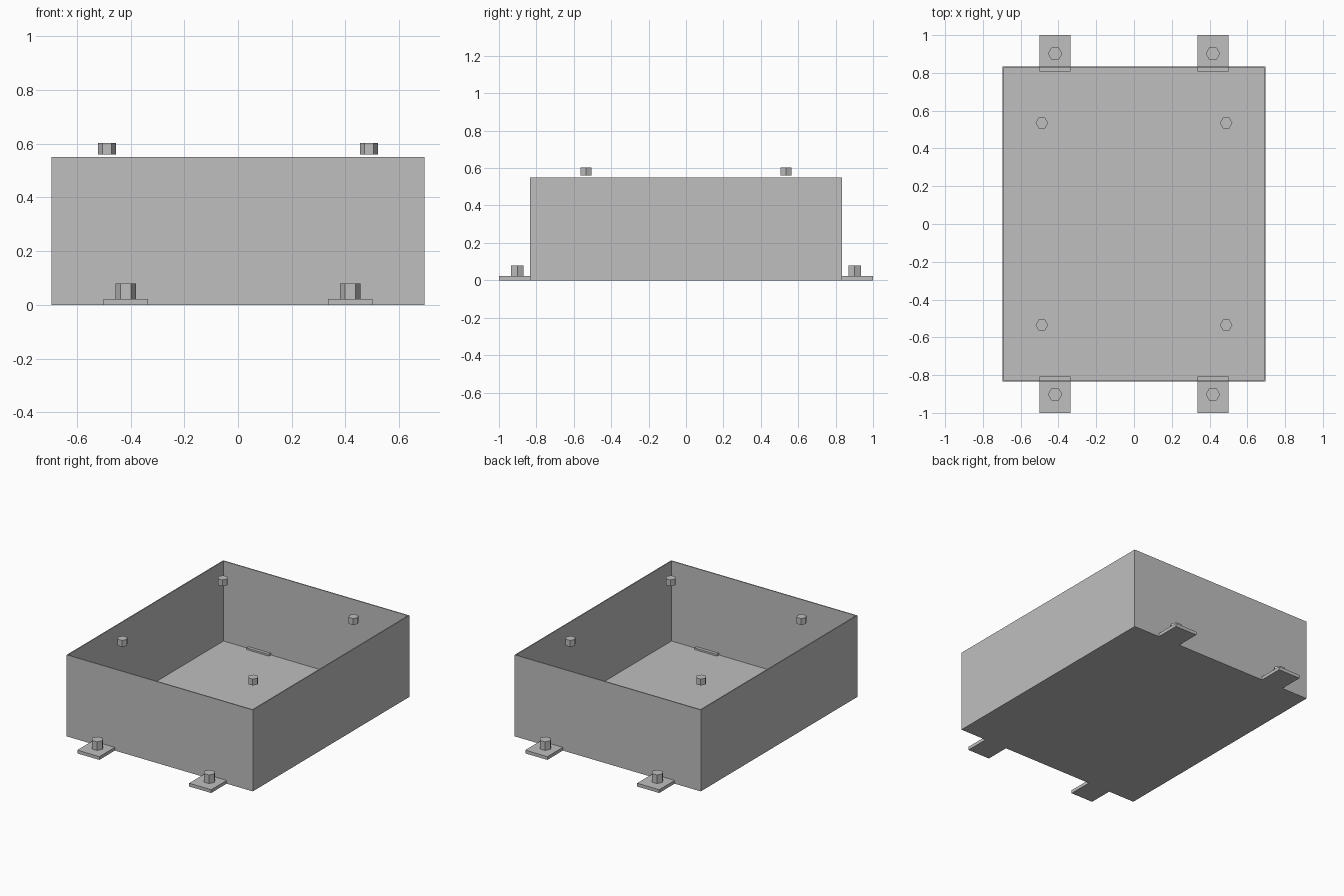
import bpy
import bmesh
from math import radians
from mathutils import Matrix, Vector

cube = bpy.data.objects.get("Cube")
if cube:
    bpy.data.objects.remove(cube, do_unlink=True)

# Single painted-metal colour
metal = bpy.data.materials.new("grey_metal")
metal.use_nodes = True
GREY = (0.52, 0.52, 0.52, 1)
metal.diffuse_color = GREY
metal.node_tree.nodes["Principled BSDF"].inputs["Base Color"].default_value = GREY


def add_object(name, bm):
    mesh = bpy.data.meshes.new(name)
    bmesh.ops.recalc_face_normals(bm, faces=bm.faces)
    bm.to_mesh(mesh)
    bm.free()
    mesh.materials.append(metal)
    obj = bpy.data.objects.new(name, mesh)
    bpy.context.collection.objects.link(obj)


def box(low, high):
    low, high = Vector(low), Vector(high)
    bm = bmesh.new()
    place = Matrix.Translation((low + high) / 2) @ Matrix.Diagonal((high - low).to_4d())
    bmesh.ops.create_cube(bm, size=1, matrix=place)
    return bm


def hex_bolt(name, x, y, bottom, top, radius):
    bm = bmesh.new()
    # Corners point along x, flats face front and back
    place = Matrix.Translation((x, y, (bottom + top) / 2)) @ Matrix.Rotation(radians(90), 4, "Z")
    bmesh.ops.create_cone(bm, cap_ends=True, segments=6, radius1=radius,
                          radius2=radius, depth=top - bottom, matrix=place)
    add_object(name, bm)


# Open tray with thin walls and floor
WALL = 0.01
WIDTH, LENGTH, HEIGHT = 0.695, 0.835, 0.55
bm = box((-WIDTH, -LENGTH, 0), (WIDTH, LENGTH, HEIGHT))
top = max(bm.faces, key=lambda f: f.calc_center_median().z)
bmesh.ops.inset_region(bm, faces=[top], thickness=WALL)
pushed = bmesh.ops.extrude_discrete_faces(bm, faces=[top])["faces"][0]
bmesh.ops.translate(bm, verts=pushed.verts, vec=(0, 0, WALL - HEIGHT))
add_object("tray", bm)

# Mounting tabs through the end walls, their bolts, and the raised lid bolts
TAB = 0.022
for sx, side in ((1, "left"), (-1, "right")):
    for sy, end in ((-1, "front"), (1, "back")):
        label = f"{end}_{side}"
        xs = sorted((sx * 0.335, sx * 0.5))
        ys = sorted((sy * 0.807, sy * 1.0))
        add_object(f"mounting_tab_{label}", box((xs[0], ys[0], 0), (xs[1], ys[1], TAB)))
        hex_bolt(f"mounting_bolt_{label}", sx * 0.418, sy * 0.902, TAB, 0.08, 0.038)
        hex_bolt(f"lid_bolt_{label}", sx * 0.488, sy * 0.535, 0.56, 0.603, 0.033)
